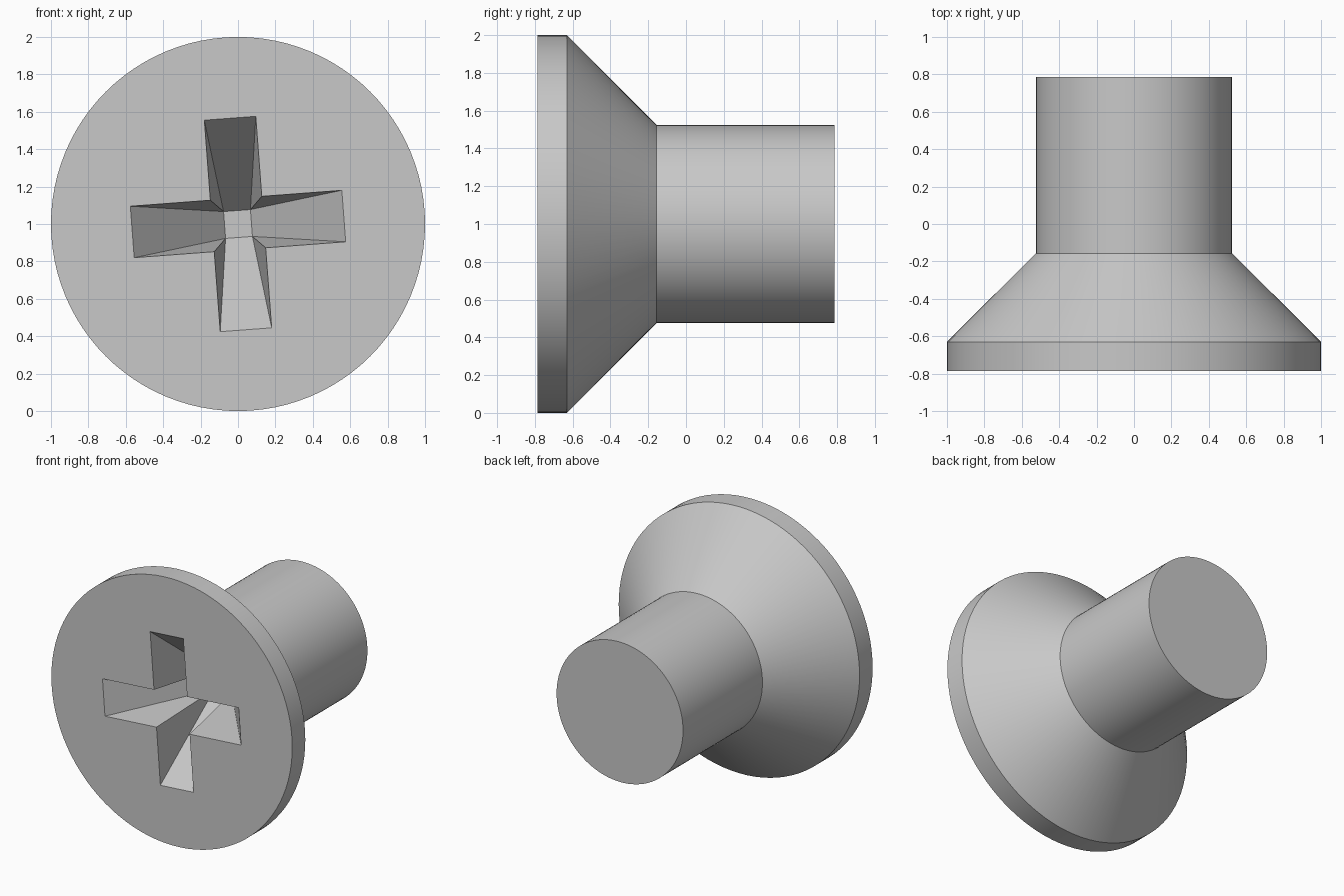
import bpy, bmesh, math
from mathutils import Matrix, Vector

cube = bpy.data.objects.get("Cube")
if cube:
    bpy.data.objects.remove(cube, do_unlink=True)

SEGMENTS = 96
FRONT, DEPTH = -0.785, 0.6
ARM, HALF, TIP = 0.567, 0.138, 0.072   # recess arm length, half width, floor half width
TWIST = math.radians(4.3)

# Steel colour
steel = bpy.data.materials.new("grey steel")
steel.use_nodes = True
colour = (0.58, 0.58, 0.58, 1)
steel.diffuse_color = colour
steel.node_tree.nodes["Principled BSDF"].inputs["Base Color"].default_value = colour

bm = bmesh.new()


def ring(radius, y):
    step = math.tau / SEGMENTS
    return [bm.verts.new((radius * math.cos(i * step), y, 1 + radius * math.sin(i * step)))
            for i in range(SEGMENTS)]


def recess_vert(x, z, y, quarter):
    p = Matrix.Rotation(TWIST + quarter * math.pi / 2, 2) @ Vector((x, z))
    return bm.verts.new((p.x, y, 1 + p.y))


def loop_edges(verts):
    return [bm.edges.get((a, b)) or bm.edges.new((a, b))
            for a, b in zip(verts, verts[1:] + verts[:1])]


# Head rim, countersunk cone and shank
rings = [ring(r, y) for r, y in ((1, FRONT), (1, -0.63), (0.525, -0.157), (0.525, 0.785))]
for a, b in zip(rings, rings[1:]):
    for i in range(SEGMENTS):
        j = (i + 1) % SEGMENTS
        bm.faces.new((a[i], a[j], b[j], b[i]))
bm.faces.new(rings[-1])

# Cross recess: four sloping arms narrowing to a small square floor
mouth, floor = [], []
for q in range(4):
    mouth += [recess_vert(x, z, FRONT, q) for x, z in ((ARM, -HALF), (ARM, HALF), (HALF, HALF))]
    floor.append(recess_vert(TIP, TIP, FRONT + DEPTH, q))
for q in range(4):
    low, high, corner = mouth[3 * q:3 * q + 3]
    following = mouth[(3 * q + 3) % 12]
    bm.faces.new((low, high, floor[q], floor[q - 1]))
    bm.faces.new((high, corner, floor[q]))
    bm.faces.new((corner, following, floor[q]))
bm.faces.new(floor)

# Flat front face around the recess
bmesh.ops.triangle_fill(bm, use_beauty=True, edges=loop_edges(rings[0]) + loop_edges(mouth),
                        normal=(0, -1, 0))
bmesh.ops.recalc_face_normals(bm, faces=bm.faces)

mesh = bpy.data.meshes.new("countersunk_screw")
bm.to_mesh(mesh)
bm.free()
mesh.materials.append(steel)
screw = bpy.data.objects.new("countersunk_screw", mesh)
bpy.context.collection.objects.link(screw)

# Smooth round sides with crisp edges
bpy.ops.object.select_all(action="DESELECT")
screw.select_set(True)
bpy.context.view_layer.objects.active = screw
bpy.ops.object.shade_smooth_by_angle(angle=math.radians(25))
